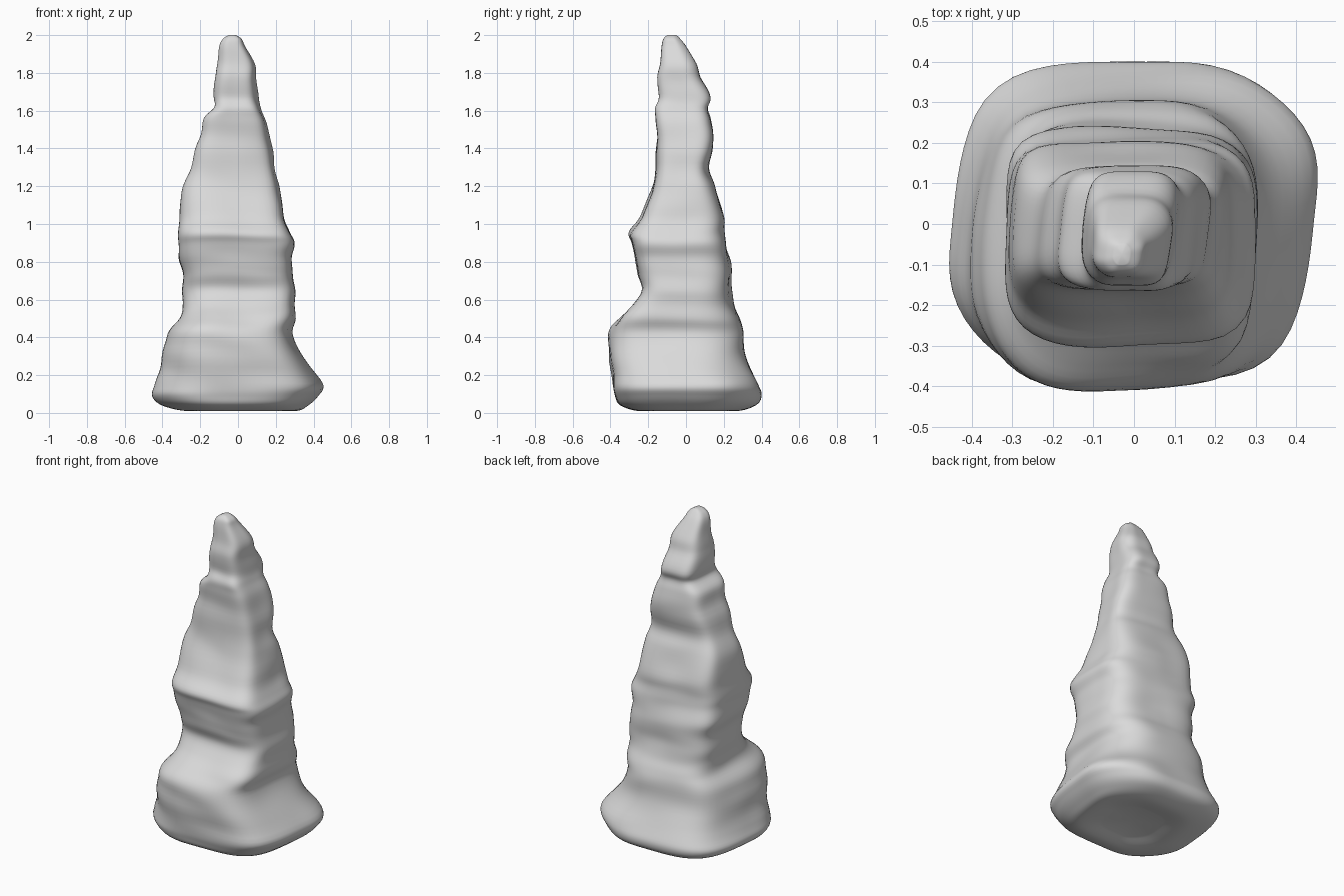
import bpy
import bmesh
import math
from mathutils import Vector, noise

# Remove the default cube only
default_cube = bpy.data.objects.get("Cube")
if default_cube:
    bpy.data.objects.remove(default_cube, do_unlink=True)

SEGMENTS = 72
STEPS_PER_ROW = 5

# Rock outline in hundredths: height, right, left, front, back
OUTLINE = [
    (3, -16, 16, -16, 14),
    (1, -28, 31, -25, 27),
    (4, -41, 38, -35, 37),
    (9, -46, 43, -38, 40),
    (16, -44, 45, -39, 38),
    (30, -40, 35, -40, 31),
    (42, -37, 29, -40, 30),
    (50, -31, 30, -35, 28),
    (57, -29, 30, -28, 25),
    (65, -29, 30, -23, 24),
    (73, -29, 29, -25, 24),
    (82, -31, 28, -27, 23),
    (90, -31, 30, -28, 21),
    (96, -31, 28, -29, 20),
    (105, -30, 24, -23, 20),
    (120, -29, 22, -18, 15),
    (130, -25, 20, -16, 12),
    (145, -20, 17, -15, 14),
    (155, -18, 15, -16, 13),
    (161, -13, 13, -17, 12),
    (167, -13, 11, -15, 13),
    (177, -12, 10, -16, 7),
    (185, -11, 9, -14, 5),
    (194, -10, 4, -13, 0),
    (198, -8, 2, -12, -3),
    (200, -5, -1, -10, -5),
]


def spline(before, start, end, after, t):
    """Smooth curve through neighbouring outline values."""
    slope_in = (end - before) / 2
    slope_out = (after - start) / 2
    rise = end - start
    return (start + slope_in * t + (3 * rise - 2 * slope_in - slope_out) * t ** 2
            + (slope_in + slope_out - 2 * rise) * t ** 3)


def smooth_outline():
    """Yield closely spaced rows of the outline in model units."""
    last = len(OUTLINE) - 1
    for index in range(last):
        neighbours = [OUTLINE[min(max(index + offset, 0), last)] for offset in (-1, 0, 1, 2)]
        for step in range(STEPS_PER_ROW):
            t = step / STEPS_PER_ROW
            yield [spline(*values, t) / 100 for values in zip(*neighbours)]
    yield [value / 100 for value in OUTLINE[last]]


def squareness(height, angle):
    """Boxy in the middle, softer at the foot and round at the tip."""
    if height > 1.5:
        power = 4.8 - (height - 1.5) * 4
    else:
        power = 3 + 1.8 * min(height, 1.0)
    # Two opposite corners are crisper than the others
    return power - 0.8 * math.sin(2 * angle)


def skew(height):
    """Sideways lean of the section, strongest at the foot and upper half."""
    return 0.12 * min(1, abs(height - 0.8) / 0.6)


def rock_point(row, angle):
    """Point on the weathered surface for one outline row and direction."""
    height, right, left, front, back = row
    c, s = math.cos(angle), math.sin(angle)
    power = squareness(height, angle)
    reach = (abs(c) ** power + abs(s) ** power) ** (-1 / power)
    half_width, half_depth = (left - right) / 2, (back - front) / 2
    # Narrow the section so that its skewed width still meets the outline
    shift = skew(height) * half_depth
    half_width = (half_width ** 1.33 - shift ** 1.33) ** 0.75
    x = (right + left) / 2 + (half_width * c + shift * s) * reach
    y = (front + back) / 2 + half_depth * s * reach

    # Horizontal weathered ledges and broad lumps
    ledges = noise.noise(Vector((x * 2.5, y * 2.5, height * 9 + x)))
    lumps = noise.noise(Vector((x * 4 + 7, y * 4, height * 3)))
    strength = min(1, height * 5, (2 - height) * 4)
    push = (0.012 * ledges + 0.012 * lumps) * strength
    sag = 0.012 * noise.noise(Vector((x * 3, y * 3, height * 2 + 5))) * strength
    return Vector((x + c * push, y + s * push, max(0, height + sag)))


def build_spire():
    bm = bmesh.new()
    rings = []
    for row in smooth_outline():
        rings.append([bm.verts.new(rock_point(row, math.tau * i / SEGMENTS))
                      for i in range(SEGMENTS)])
    # Skin between neighbouring rings
    for lower, upper in zip(rings, rings[1:]):
        for i in range(SEGMENTS):
            j = (i + 1) % SEGMENTS
            bm.faces.new((lower[i], lower[j], upper[j], upper[i]))
    # Close the hollow underside and the tip
    for ring, lift in ((rings[0], 0.01), (rings[-1], 0.0)):
        centre = sum((vert.co for vert in ring), Vector()) / SEGMENTS
        hub = bm.verts.new(centre + Vector((0, 0, lift)))
        for i in range(SEGMENTS):
            bm.faces.new((ring[i], ring[(i + 1) % SEGMENTS], hub))
    bmesh.ops.recalc_face_normals(bm, faces=bm.faces[:])
    for face in bm.faces:
        face.smooth = True

    mesh = bpy.data.meshes.new("rock_spire")
    bm.to_mesh(mesh)
    bm.free()
    spire = bpy.data.objects.new("rock_spire", mesh)
    bpy.context.collection.objects.link(spire)
    return spire


def make_material(name, colour):
    material = bpy.data.materials.new(name)
    material.use_nodes = True
    material.diffuse_color = colour
    shader = next(n for n in material.node_tree.nodes if n.type == "BSDF_PRINCIPLED")
    shader.inputs["Base Color"].default_value = colour
    shader.inputs["Roughness"].default_value = 0.9
    return material


# Single pale stone spire
rock_spire = build_spire()
rock_spire.data.materials.append(make_material("pale grey stone", (0.7, 0.7, 0.7, 1)))
